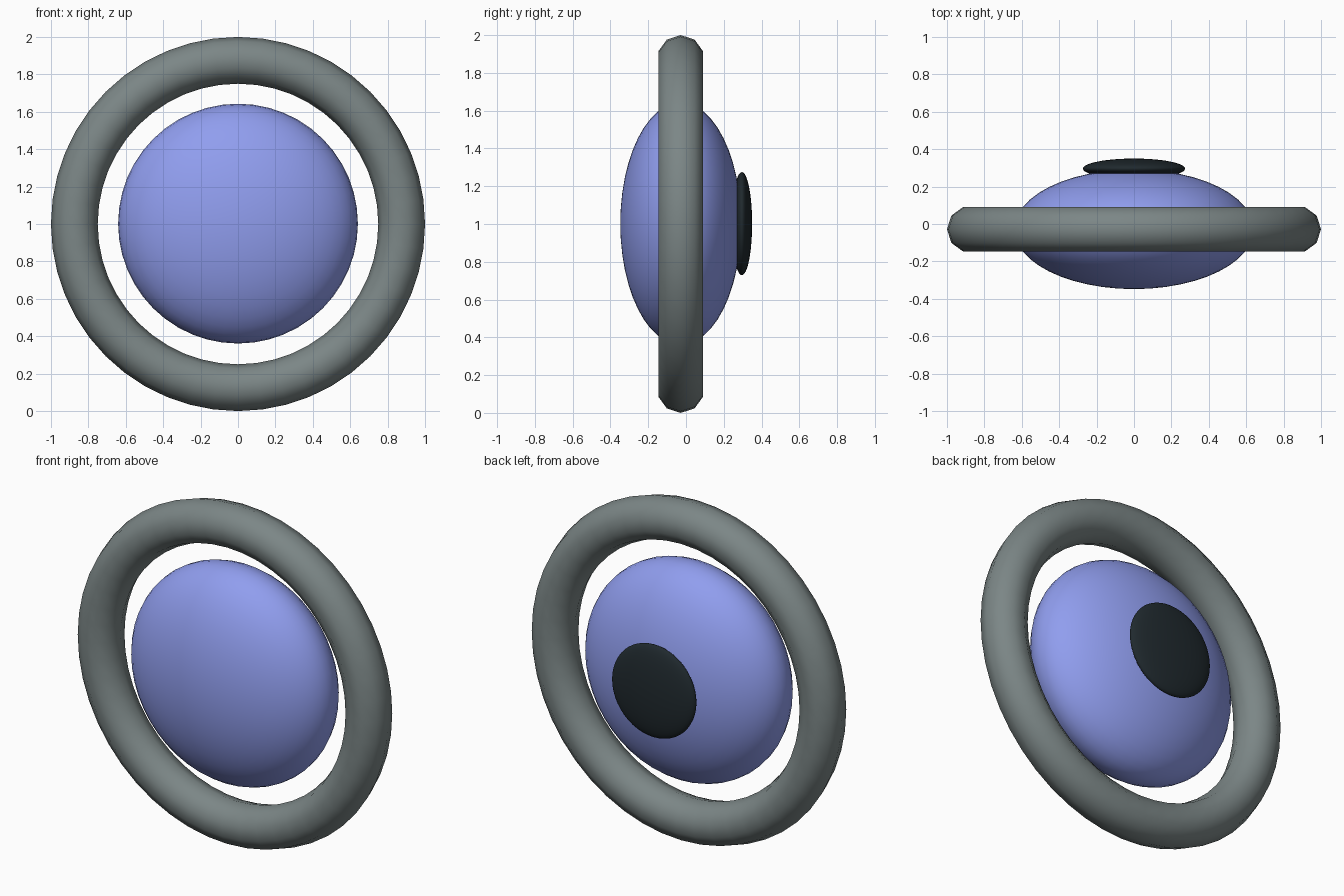
import bpy
import math

if "Cube" in bpy.data.objects:
    bpy.data.objects.remove(bpy.data.objects["Cube"])

FACING = (math.pi / 2, 0, 0)  # turn parts so their axis runs front to back


def finish(name, color):
    obj = bpy.context.object
    obj.name = name
    bpy.ops.object.transform_apply(location=False, rotation=True, scale=True)
    bpy.ops.object.shade_smooth()
    mat = bpy.data.materials.new(name + "_color")
    mat.diffuse_color = (*color, 1)
    mat.use_nodes = True
    mat.node_tree.nodes["Principled BSDF"].inputs["Base Color"].default_value = mat.diffuse_color
    obj.data.materials.append(mat)


def lens(name, y, radius, depth, color):
    bpy.ops.mesh.primitive_uv_sphere_add(segments=48, ring_count=24, radius=1,
                                         location=(0, y, 1.002), rotation=FACING)
    bpy.context.object.scale = (radius, radius, depth)
    finish(name, color)


# Outer ring with a ten-sided tube
bpy.ops.mesh.primitive_torus_add(major_segments=48, minor_segments=10,
                                 major_radius=0.875, minor_radius=0.125,
                                 location=(0, -0.028, 1), rotation=FACING)
finish("outer_ring", (0.20, 0.24, 0.24))

# Flattened ball in the middle, and the dark disc on its back
lens("central_ball", -0.028, 0.641, 0.320, (0.28, 0.34, 0.86))
lens("back_disc", 0.296, 0.273, 0.054, (0.014, 0.022, 0.027))
